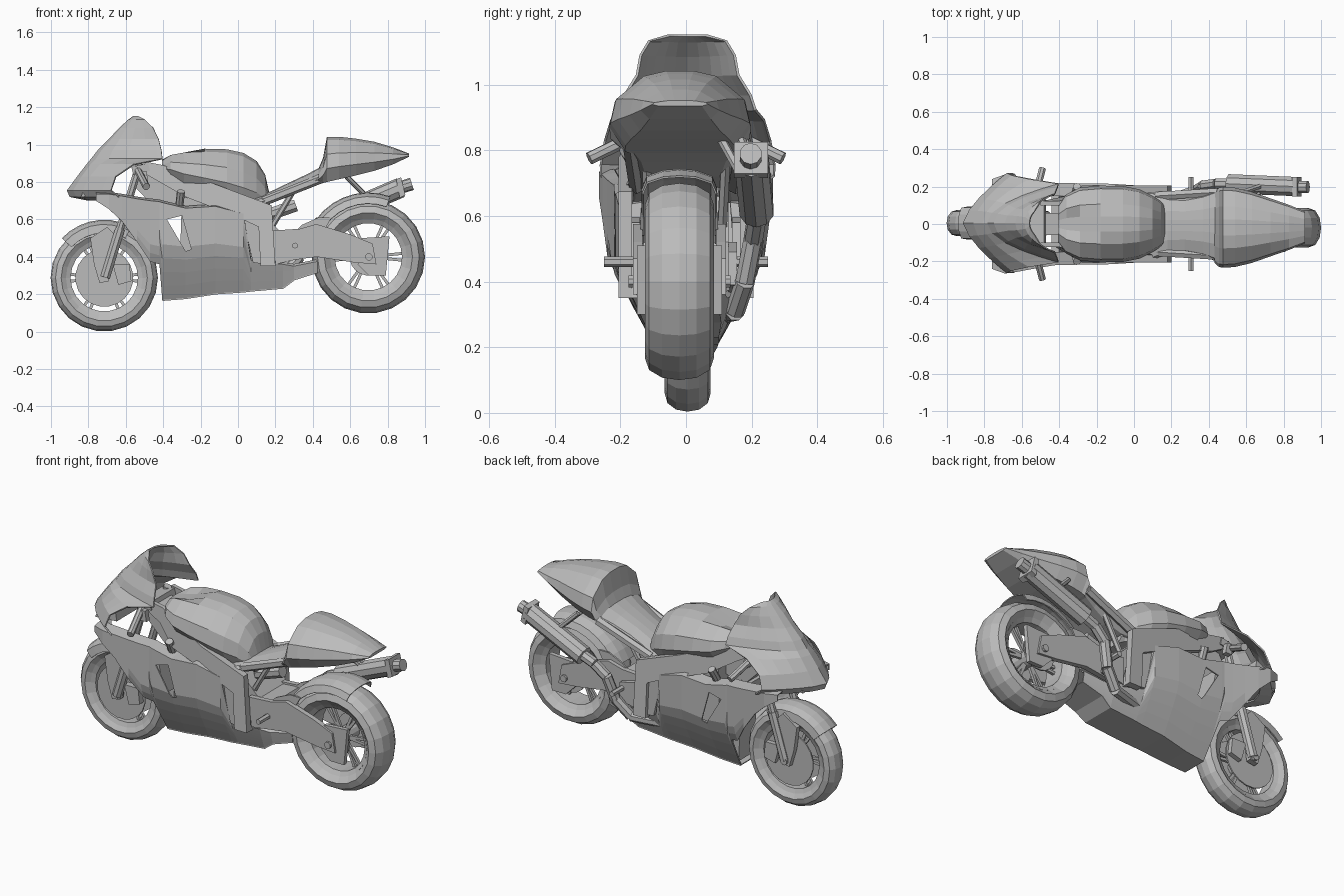
import bpy, bmesh
from math import sin, cos, pi, radians
from mathutils import Vector

if "Cube" in bpy.data.objects:
    bpy.data.objects.remove(bpy.data.objects["Cube"])

grey = bpy.data.materials.new("plain_grey")
grey.use_nodes = True
COLOUR = (0.5, 0.5, 0.5, 1)
grey.diffuse_color = COLOUR
grey.node_tree.nodes["Principled BSDF"].inputs["Base Color"].default_value = COLOUR


def loft(name, rings, closed=True, caps=True, loop=False):
    """Skin a row of equal point rings."""
    bm = bmesh.new()
    rows = [[bm.verts.new(p) for p in ring] for ring in rings]
    n = len(rows[0])
    pairs = list(zip(rows, rows[1:])) + ([(rows[-1], rows[0])] if loop else [])
    for a, b in pairs:
        for i in range(n if closed else n - 1):
            j = (i + 1) % n
            bm.faces.new((a[i], a[j], b[j], b[i]))
    if caps and closed and not loop:
        bm.faces.new(rows[0])
        bm.faces.new(rows[-1])
    bmesh.ops.recalc_face_normals(bm, faces=bm.faces)
    me = bpy.data.meshes.new(name)
    bm.to_mesh(me)
    bm.free()
    me.materials.append(grey)
    ob = bpy.data.objects.new(name, me)
    bpy.context.collection.objects.link(ob)
    return ob


def prism(name, pts, y0, y1):
    """Side-on outline given width."""
    return loft(name, [[(x, y, z) for x, z in pts] for y in (y0, y1)])


def tube(name, a, b, r, n=8):
    a, b = Vector(a), Vector(b)
    q = (b - a).to_track_quat('Z', 'Y')
    ring = lambda c: [c + q @ Vector((r * cos(2 * pi * (i + .5) / n), r * sin(2 * pi * (i + .5) / n), 0))
                      for i in range(n)]
    return loft(name, [ring(a), ring(b)])


def sweep(name, c, profile, a0=0, a1=360, n=22, full=True):
    """Turn an (r, y) profile about the axle."""
    cx, cy, cz = c
    angles = [radians(a0 + (a1 - a0) * i / n) for i in range(n if full else n + 1)]
    rings = [[(cx + r * cos(a), cy + y, cz + r * sin(a)) for r, y in profile] for a in angles]
    return loft(name, rings, closed=full, loop=full)


def thicken(ob, t=.008):
    mod = ob.modifiers.new("thickness", 'SOLIDIFY')
    mod.thickness = t


def both(half):
    """Complete a half profile whose last point lies on the middle line."""
    return half + [(a, -b) for a, b in reversed(half) if b]


def dome(x, hw, zb, zt, cy=0):
    """Body cross-section: flat base, bulging sides, rounded top."""
    h = zt - zb
    half = [(-.78, 0), (-1, .3), (-.92, .62), (-.52, .93), (-.2, 1)]
    full = half + [(-u, v) for u, v in reversed(half)]
    return [(x, cy + u * hw, zb + v * h) for u, v in full]


# Wheels: tyre, rim, hub, paired spokes, discs
FRONT, REAR = (-.715, .005, .288), (.697, -.02, .4)


def wheel(label, c, radius, w, disc):
    k = radius - .2
    tyre = [(.2, w * .7), (.2 + k * .35, w), (.2 + k * .7, w * .88), (.2 + k * .93, w * .5), (radius, 0)]
    sweep(label + "_tyre", c, both(tyre))
    sweep(label + "_rim", c, [(.205, w * .75), (.18, w * .6), (.18, -w * .6), (.205, -w * .75)])
    cx, cy, cz = c
    tube(label + "_hub", (cx, cy - w * .8, cz), (cx, cy + w * .8, cz), .045, 12)
    for i in range(6):
        for d in (-.1, .1):
            a = i * pi / 3 + d
            tube(label + "_spoke", (cx + .03 * cos(a), cy, cz + .03 * sin(a)),
                 (cx + .19 * cos(a), cy, cz + .19 * sin(a)), .011, 4)
    for s in (-1, 1):
        y = cy + s * w * .85
        tube(label + "_brake_disc", (cx, y - .004, cz), (cx, y + .004, cz), disc, 20)


wheel("front", FRONT, .287, .07, .155)
wheel("rear", REAR, .303, .105, .1)

# Mudguards
front_guard = both([(.24, .088), (.285, .082), (.303, .045), (.31, 0)])
thicken(sweep("front_mudguard", FRONT, front_guard, 62, 137, 7, False), .006)
rear_guard = both([(.285, .115), (.322, .1), (.34, .05), (.344, 0)])
thicken(sweep("rear_mudguard", REAR, rear_guard, 70, 156, 8, False), .006)
for s in (-1, 1):
    prism("mudguard_side", [(.3, .53), (.34, .57), (.43, .61), (.5, .61), (.46, .54)],
          -.02 + s * .108, -.02 + s * .118)

# Fork, fork feet, calipers, handlebars
for s in (-1, 1):
    tube("fork_leg", (-.525, s * .1, .9), (-.655, s * .1, .47), .022)
    tube("fork_slider", (-.63, s * .1, .55), (-.71, s * .1, .29), .028)
    prism("fork_foot", [(-.79, .5), (-.7, .56), (-.66, .52), (-.69, .27), (-.74, .26), (-.77, .36)], s * .075, s * .105)
    prism("front_caliper", [(-.67, .36), (-.58, .36), (-.57, .27), (-.64, .25)], s * .05, s * .095)
    tube("handlebar", (-.54, s * .1, .87), (-.49, s * .295, .775), .02)
    prism("brake_lever_mount", [(-.53, .86), (-.49, .86), (-.48, .8), (-.52, .8)], s * .13, s * .16)
tube("front_axle", (-.715, -.11, .288), (-.715, .12, .288), .02)
prism("fork_clamp", [(-.57, .88), (-.48, .9), (-.47, .86), (-.56, .84)], -.13, .13)
prism("steering_head", [(-.56, .78), (-.5, .88), (-.38, .86), (-.2, .72), (-.4, .62)], -.06, .06)

# Nose cowl with windscreen: (height, front x, rear x, half width, bluntness)
slices = [(1.153, -.56, -.535, .06, 2.2), (1.135, -.585, -.5, .12, 2.2), (1.09, -.635, -.455, .147, 2.2),
          (1.03, -.69, -.425, .158, 2.2), (.97, -.75, -.41, .195, 2.1), (.925, -.785, -.405, .21, 2),
          (.895, -.81, -.56, .235, 1.8), (.83, -.86, -.655, .255, 1.6), (.755, -.915, -.68, .268, 1.45),
          (.72, -.9, -.64, .266, 1.45), (.7, -.8, -.62, .24, 1.6)]
rings = []
for z, f, r, w, p in slices:
    steps = [sin(i * pi / 12) for i in range(-6, 7)]
    rings.append([(f + (r - f) * abs(t) ** p, .005 + w * t, z) for t in steps])
thicken(loft("nose_cowl", rings, closed=False))
prism("headlamp_housing", [(-.84, .72), (-.8, .82), (-.72, .86), (-.7, .73)], -.12, .12)

# Side fairing with an inward top lip: (x, top, bottom, half width)
columns = [(-.76, .735, .7, .24), (-.69, .735, .655, .265), (-.62, .725, .59, .255), (-.54, .71, .48, .24),
           (-.47, .7, .375, .228), (-.42, .695, .36, .22), (-.405, .69, .17, .22), (-.28, .66, .18, .217),
           (-.12, .67, .205, .215), (.03, .63, .215, .205), (.07, .38, .22, .2), (.24, .36, .235, .17),
           (.3, .35, .28, .15), (.425, .375, .32, .12)]


def side_y(z, w):
    return w if z > .45 else w - (w - .075) * ((.45 - z) / .28) ** 1.15


cutter = prism("vent_cutter", [(-.38, .6), (-.3, .62), (-.25, .44), (-.28, .43)], -.4, .4)
cutter.hide_render = True
cutter.hide_viewport = True
for s, label in ((-1, "right"), (1, "left")):
    rings = []
    for x, zt, zb, w in columns:
        heights = [zt + (zb - zt) * i / 7 for i in range(8)]
        lip = (x, s * (side_y(zt, w) - (.07 if zt > .5 else .02)), zt + .012)
        rings.append([lip] + [(x, s * side_y(z, w), z) for z in heights])
    panel = loft(label + "_side_fairing", rings, closed=False)
    thicken(panel)
    cut = panel.modifiers.new("vent", 'BOOLEAN')
    cut.operation = 'DIFFERENCE'
    cut.object = cutter
belly = [[(x, s * side_y(zb, w), zb) for s in (-1, 1)] for x, zt, zb, w in columns[6:]]
thicken(loft("belly_pan", belly, closed=False), .006)

# Engine and radiator inside the fairing
prism("crankcase", [(-.32, .24), (-.31, .42), (.24, .42), (.24, .27)], -.09, .09)
prism("engine", [(-.31, .4), (-.3, .72), (.1, .66), (.24, .52), (.24, .4)], -.13, .13)
prism("radiator", [(-.4, .42), (-.44, .64), (-.4, .66), (-.35, .42)], -.18, .18)
prism("oil_cooler", [(-.395, .19), (-.4, .43), (-.36, .43), (-.36, .2)], -.075, .075)

# Frame beams, footrest plates, pegs, subframe
beam = [(-.5, .91), (-.4, .89), (-.1, .78), (.18, .675), (.2, .35), (.12, .35), (.11, .56),
        (-.02, .62), (-.28, .72), (-.42, .8), (-.49, .84)]
for s in (-1, 1):
    frame = prism("frame_beam", beam, s * .165, s * .205)
    for v in frame.data.vertices:
        if v.co.x < -.38:
            v.co.y *= .6
    prism("pivot_plate", [(0, .6), (.15, .58), (.2, .35), (.08, .37), (.05, .5)], s * .14, s * .185)
    prism("footrest_plate", [(.2, .52), (.32, .49), (.33, .39), (.2, .36)], s * .13, s * .155)
    tube("footpeg", (.305, s * .13, .46), (.305, s * .25, .46), .016, 6)
    tube("subframe_strut", (.18, s * .11, .56), (.3, s * .12, .76), .016, 6)
    tube("frame_bolt", (-.315, s * .15, .66), (-.305, s * .2, .75), .022)
    tube("seat_rail", (.12, s * .15, .69), (.45, s * .17, .82), .025, 6)
tube("rear_shock", (.15, -.03, .62), (.31, -.03, .675), .035)

# Fuel tank with a hollow in its top
tank = loft("fuel_tank", [dome(*r) for r in (
    (-.405, .1, .85, .92), (-.36, .16, .83, .953), (-.29, .195, .79, .97), (-.18, .205, .755, .978),
    (-.06, .203, .72, .975), (.03, .185, .69, .955), (.1, .15, .67, .912), (.145, .12, .66, .84), (.17, .1, .65, .73))])
for v in tank.data.vertices:
    if -.37 < v.co.x < -.25 and abs(v.co.y) < .05 and v.co.z > .9:
        v.co.z -= .03

# Seat and tail hump
loft("seat", [dome(*r, -.008) for r in (
    (0, .19, .64, .69), (.1, .185, .67, .725), (.18, .15, .69, .752), (.27, .145, .72, .795),
    (.37, .165, .765, .842), (.46, .2, .8, .89))])
loft("tail_hump", [dome(*r, -.018) for r in (
    (.43, .19, .79, .87), (.455, .212, .795, .93), (.475, .216, .8, 1.04), (.54, .212, .815, 1.042),
    (.63, .19, .835, 1.032), (.73, .155, .86, 1.015), (.83, .12, .895, .985), (.915, .085, .935, .952))])

# Swingarm with axle blocks and nuts
arm = [(.18, .54), (.33, .55), (.42, .575), (.6, .52), (.72, .47), (.74, .36), (.62, .37), (.42, .4), (.2, .37)]
block = [(.66, .5), (.81, .51), (.79, .3), (.7, .3), (.64, .36)]
for s in (-1, 1):
    y = lambda d: -.02 + s * d
    prism("swingarm", arm, y(.112), y(.142))
    prism("axle_block", block, y(.105), y(.13))
    tube("axle_nut", (.7, y(.12), .4), (.7, y(.155), .4), .02)
prism("swingarm_bridge", [(.2, .53), (.33, .54), (.37, .45), (.2, .4)], -.13, .1)

# Exhaust: bent pipe, silencer with square end plate, tail pipe, hanger
path = [(.05, .1, .3), (.25, .15, .31), (.33, .18, .4), (.37, .205, .53), (.44, .215, .59), (.54, .215, .63)]
for a, b in zip(path, path[1:]):
    tube("exhaust_pipe", a, b, .03)
tube("silencer", (.51, .215, .615), (.87, .2, .77), .054, 10)
prism("silencer_end", [(.845, .815), (.872, .825), (.895, .73), (.865, .715)], .146, .25)
tube("tail_pipe", (.86, .197, .768), (.93, .197, .79), .034, 10)
for s in (-1, 1):
    tube("tail_hanger", (.58, .14 + s * .03, .83), (.67, .18 + s * .02, .74), .014, 6)
